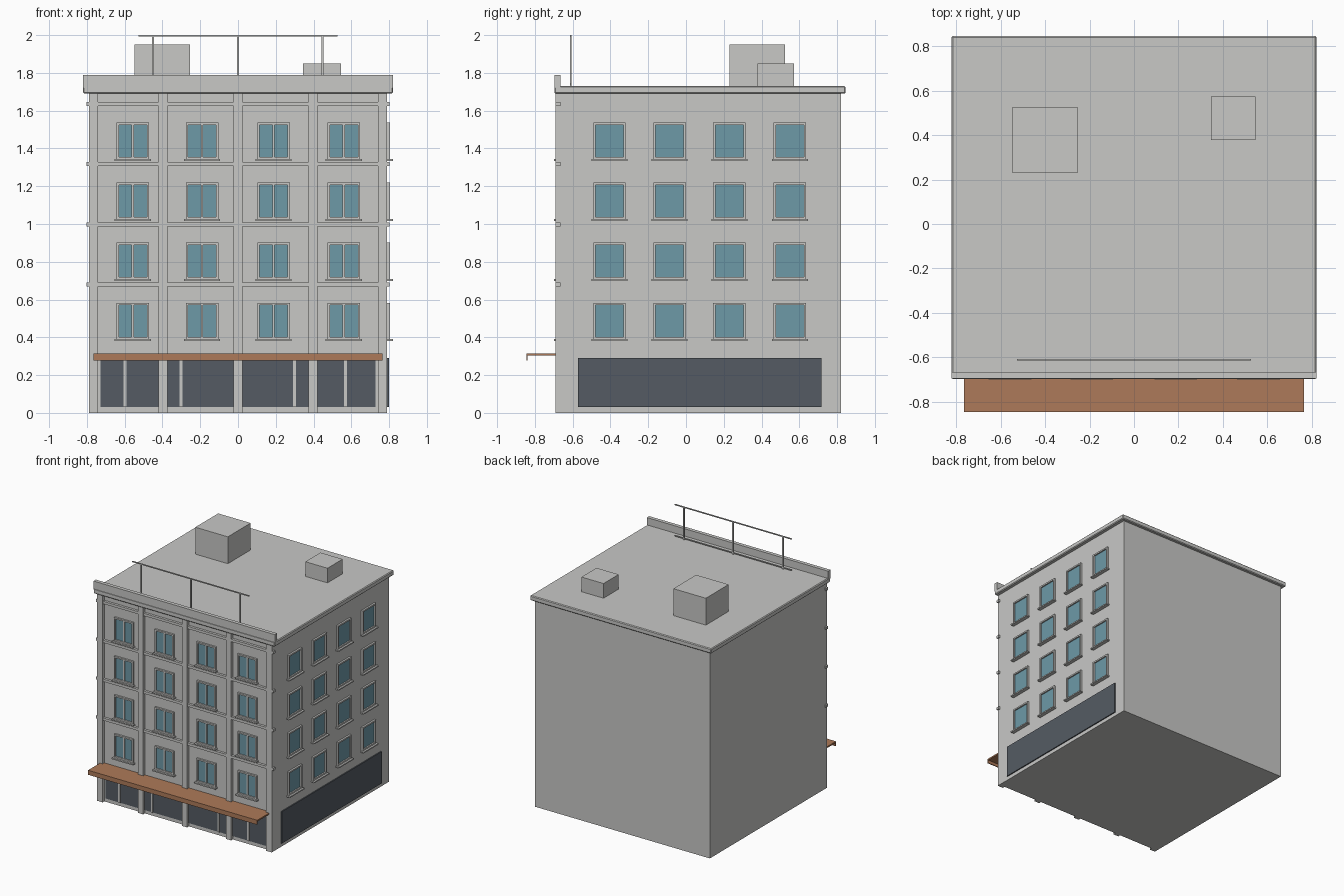
import bpy, bmesh
from mathutils import Matrix, Vector

if "Cube" in bpy.data.objects:
    bpy.data.objects.remove(bpy.data.objects["Cube"])


def material(name, rgb):
    m = bpy.data.materials.new(name)
    m.use_nodes = True
    m.diffuse_color = (*rgb, 1)
    m.node_tree.nodes["Principled BSDF"].inputs["Base Color"].default_value = (*rgb, 1)
    return m


CONCRETE = material("pale_concrete", (0.58, 0.58, 0.565))
GLASS = material("blue_glass", (0.155, 0.32, 0.39))
DARK = material("dark_shop_glass", (0.09, 0.105, 0.125))
TERRACOTTA = material("terracotta", (0.42, 0.195, 0.10))


def boxes(name, spans, mat, bevel=0):
    """One object made of boxes, each given as x, y and z ranges."""
    bm = bmesh.new()
    for span in spans:
        lo, hi = Vector(map(min, span)), Vector(map(max, span))
        place = Matrix.Translation((lo + hi) / 2) @ Matrix.Diagonal((*(hi - lo), 1))
        bmesh.ops.create_cube(bm, size=1, matrix=place)
    mesh = bpy.data.meshes.new(name)
    bm.to_mesh(mesh)
    bm.free()
    mesh.materials.append(mat)
    obj = bpy.data.objects.new(name, mesh)
    bpy.context.collection.objects.link(obj)
    if bevel:
        mod = obj.modifiers.new("soft_edge", "BEVEL")
        mod.width, mod.segments = bevel, 1
    return obj


FRONT, SIDE, BACK = -0.67, 0.79, 0.82
ROOF, SLAB = 1.69, 1.73


# Wall frames: along the wall, outward from it, and up
def on_front(u, out, z):
    return u, tuple(FRONT - d for d in out), z


def on_right(u, out, z):
    return tuple(SIDE + d for d in out), u, z


def around(c, half):
    return c - half, c + half


# Main block and roof
boxes("building_body", [((-SIDE, SIDE), (FRONT, BACK), (0, ROOF + 0.01))], CONCRETE)
boxes("roof_slab", [((-0.82, 0.82), (-0.697, 0.845), (ROOF, SLAB))], CONCRETE, 0.006)
boxes("front_parapet", [((-0.82, 0.82), (-0.695, -0.665), (SLAB - 0.01, 1.79))], CONCRETE)
boxes("large_roof_unit", [((-0.547, -0.253), (0.23, 0.525), (SLAB - 0.01, 1.95))], CONCRETE)
boxes("small_roof_unit", [((0.345, 0.545), (0.378, 0.573), (SLAB - 0.01, 1.85))], CONCRETE)

# Roof railing
RAIL_Y = -0.61
rails = [((-0.527, 0.527), around(RAIL_Y, 0.004), around(z, 0.004)) for z in (1.742, 1.996)]
posts = [(around(x, 0.006), around(RAIL_Y, 0.004), (SLAB, 1.996)) for x in (-0.45, 0, 0.447)]
boxes("roof_railing", rails + posts, CONCRETE)

# Front pilasters and storey ledges
pillars = [on_front(around(x, 0.024), (-0.01, 0.022), (0, ROOF)) for x in (-0.398, 0, 0.398)]
pillars += [on_front((s * 0.74, s * SIDE), (-0.01, 0.022), (0, ROOF)) for s in (-1, 1)]
boxes("front_pilasters", pillars, CONCRETE)
FLOORS = [0.39 + 0.318 * i for i in range(4)]
ledges = [on_front((-0.803, 0.803), (-0.005, 0.02), (z + 0.28, z + 0.301)) for z in FLOORS]
boxes("storey_ledges", ledges, CONCRETE)


def window_wall(prefix, wall, centres, split):
    """Framed windows with sills on every upper storey of a wall."""
    frames, sills, panes = [], [], []
    for z in FLOORS:
        for c in centres:
            l, r, top = c - 0.086, c + 0.086, z + 0.193
            deep, rim = (-0.01, 0.015), 0.012
            frames += [wall((l, l + rim), deep, (z, top)),
                       wall((r - rim, r), deep, (z, top)),
                       wall((l, r), deep, (top - rim, top)),
                       wall((l, r), deep, (z, z + rim))]
            if split:
                frames.append(wall(around(c, 0.006), (-0.01, 0.012), (z, top)))
            panes.append(wall((l + 0.005, r - 0.005), (-0.005, 0.004), (z + 0.005, top - 0.005)))
            sills.append(wall(around(c, 0.096), (-0.005, 0.03), (z - 0.01, z)))
    boxes(prefix + "_window_frames", frames, CONCRETE)
    boxes(prefix + "_window_sills", sills, CONCRETE)
    boxes(prefix + "_window_panes", panes, GLASS)


window_wall("front", on_front, (-0.557, -0.19, 0.188, 0.56), True)
window_wall("side", on_right, (-0.405, -0.087, 0.23, 0.55), False)

# Shop front at street level
boxes("front_shop_glass", [on_front((-0.727, 0.727), (-0.005, 0.006), (0.03, 0.29))], DARK)
bars = [on_front(around(x, 0.008), (-0.005, 0.012), (0.03, 0.29))
        for x in (-0.598, -0.302, 0.298, 0.568)]
boxes("shop_mullions", bars, CONCRETE)
boxes("side_shop_glass", [on_right((-0.573, 0.717), (-0.005, 0.009), (0.03, 0.29))], DARK)

# Awning with a hanging front lip
boxes("awning", [((-0.765, 0.765), (-0.845, FRONT), (0.303, 0.315)),
                 ((-0.765, 0.765), (-0.845, -0.838), (0.278, 0.305))], TERRACOTTA)
